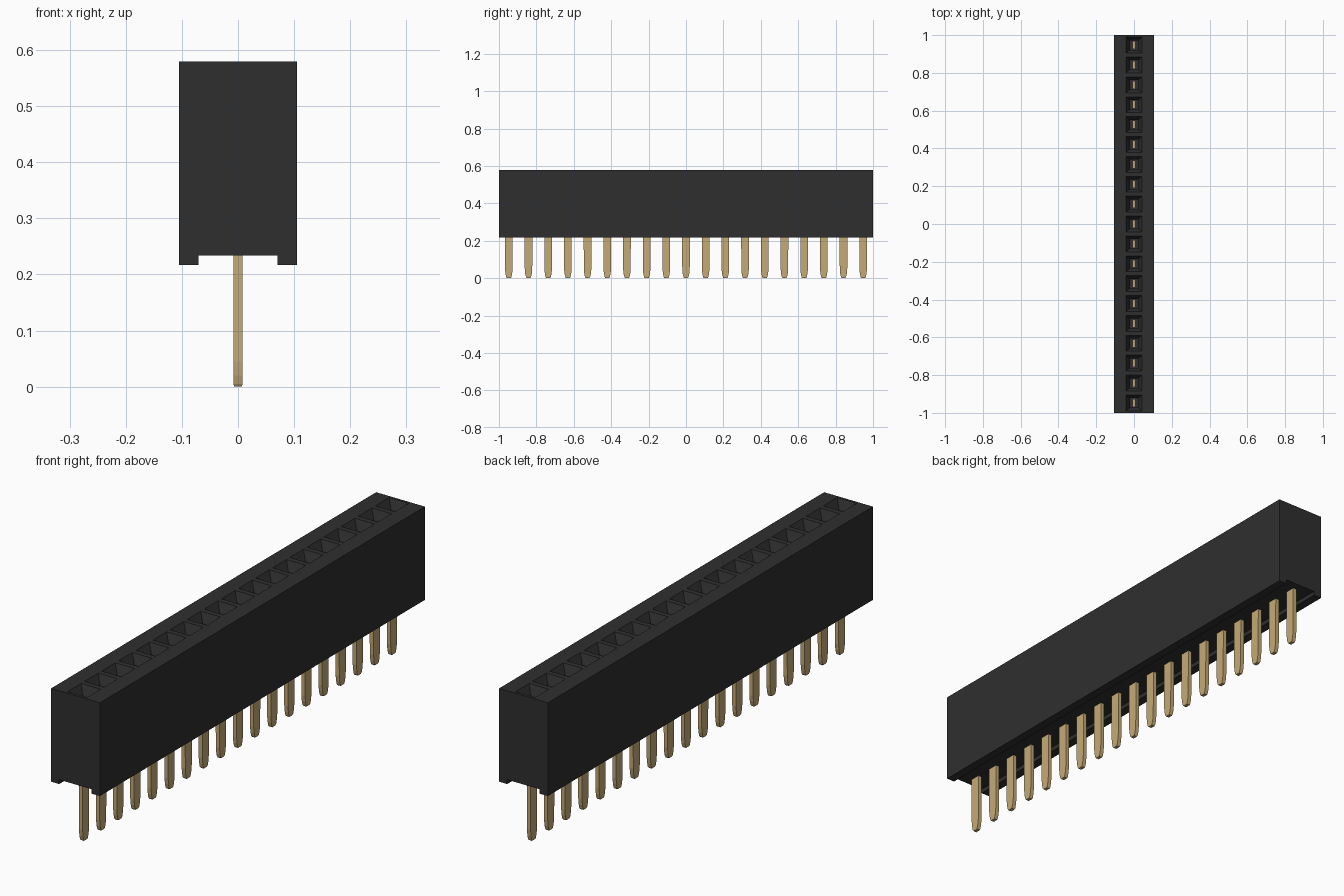
import bpy
import bmesh

COUNT = 19
PITCH = 2 / COUNT
HALF_X = 0.105
TOP, BOTTOM, CHANNEL = 0.58, 0.217, 0.234
SOCKET_FLOOR = 0.30

cube = bpy.data.objects.get("Cube")
if cube:
    bpy.data.objects.remove(cube, do_unlink=True)


def material(name, rgb):
    mat = bpy.data.materials.new(name)
    mat.use_nodes = True
    color = (*rgb, 1)
    mat.diffuse_color = color
    mat.node_tree.nodes["Principled BSDF"].inputs["Base Color"].default_value = color
    return mat


def finish(bm, name, mat):
    bmesh.ops.remove_doubles(bm, verts=bm.verts, dist=0.0001)
    bmesh.ops.recalc_face_normals(bm, faces=bm.faces)
    mesh = bpy.data.meshes.new(name)
    bm.to_mesh(mesh)
    bm.free()
    mesh.materials.append(mat)
    obj = bpy.data.objects.new(name, mesh)
    bpy.context.collection.objects.link(obj)
    return obj


def ring(bm, y, hx, hy, z):
    corners = ((-1, -1), (1, -1), (1, 1), (-1, 1))
    return [bm.verts.new((sx * hx, y + sy * hy, z)) for sx, sy in corners]


def loft(bm, rings):
    for a, b in zip(rings, rings[1:]):
        for i in range(4):
            j = (i + 1) % 4
            bm.faces.new((a[i], a[j], b[j], b[i]))


black = material("black plastic", (0.028, 0.028, 0.028))
gold = material("gold metal", (0.56, 0.40, 0.18))
centres = [(i + 0.5) * PITCH - 1 for i in range(COUNT)]

# Housing: shell with a channel along the underside
bm = bmesh.new()
profile = [(-HALF_X, TOP), (-HALF_X, BOTTOM), (-0.07, BOTTOM), (-0.07, CHANNEL),
           (0.07, CHANNEL), (0.07, BOTTOM), (HALF_X, BOTTOM), (HALF_X, TOP)]
ys = [-1 + i * PITCH for i in range(COUNT + 1)]
sections = [[bm.verts.new((x, y, z)) for x, z in profile] for y in ys]
for a, b in zip(sections, sections[1:]):
    for i in range(len(profile) - 1):
        bm.faces.new((a[i], a[i + 1], b[i + 1], b[i]))
bm.faces.new(sections[0])
bm.faces.new(sections[-1])

# Top face with a funnel and a square well for every socket
for y in centres:
    rings = [ring(bm, y, HALF_X, PITCH / 2, TOP),
             ring(bm, y, 0.042, 0.042, TOP),
             ring(bm, y, 0.022, 0.025, TOP - 0.035),
             ring(bm, y, 0.022, 0.025, SOCKET_FLOOR)]
    loft(bm, rings)
    bm.faces.new(rings[-1])
finish(bm, "socket_housing", black)

# Flat pins with a rounded taper at the tip
for number, y in enumerate(centres, 1):
    bm = bmesh.new()
    rings = [ring(bm, y, hx, hy, z) for hx, hy, z in (
        (0.008, 0.021, SOCKET_FLOOR + 0.03), (0.008, 0.02, 0.045),
        (0.008, 0.017, 0.02), (0.008, 0.013, 0.005), (0.007, 0.01, 0))]
    loft(bm, rings)
    bm.faces.new(rings[0])
    bm.faces.new(rings[-1])
    finish(bm, f"pin_{number:02d}", gold)
